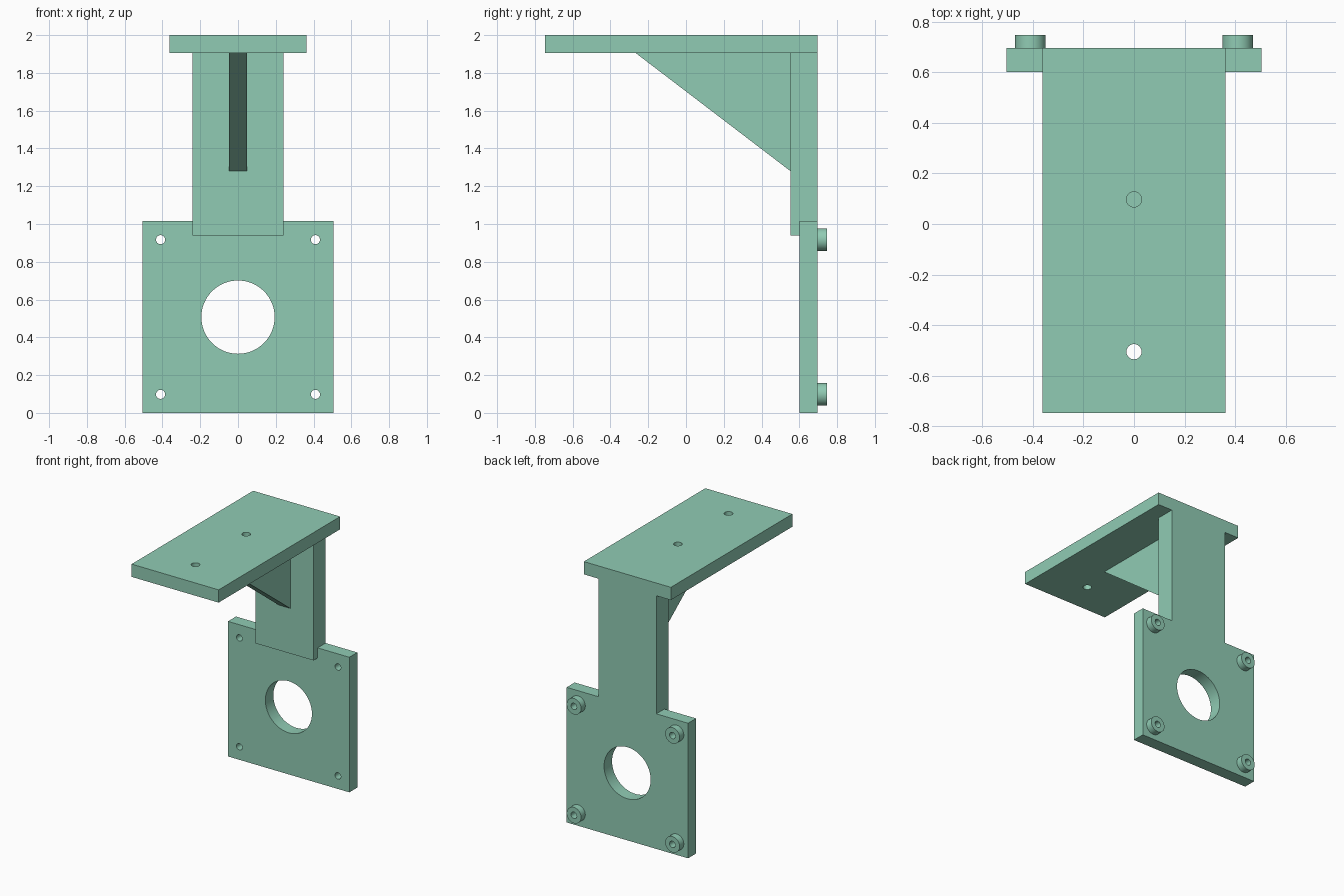
import bpy, bmesh, math
from mathutils import Matrix, Vector

if "Cube" in bpy.data.objects:
    bpy.data.objects.remove(bpy.data.objects["Cube"])

BACK = 0.697      # rear face of plate, column and shelf
FRONT = 0.602     # front face of mounting plate
SHELF_Z = 1.904   # underside of shelf

green = bpy.data.materials.new("green")
green.diffuse_color = (0.28, 0.60, 0.455, 1)
green.use_nodes = True
green.node_tree.nodes["Principled BSDF"].inputs["Base Color"].default_value = green.diffuse_color


def finish(name, bm):
    bmesh.ops.recalc_face_normals(bm, faces=bm.faces[:])
    me = bpy.data.meshes.new(name)
    bm.to_mesh(me)
    bm.free()
    me.materials.append(green)
    ob = bpy.data.objects.new(name, me)
    bpy.context.collection.objects.link(ob)
    return ob


def box(name, lo, hi):
    bm = bmesh.new()
    lo, hi = Vector(lo), Vector(hi)
    m = Matrix.Translation((lo + hi) / 2) @ Matrix.Diagonal((*(hi - lo), 1))
    bmesh.ops.create_cube(bm, size=1, matrix=m)
    return finish(name, bm)


def side_profile(name, pts, half_width):
    """Extrude a (y, z) outline along x, symmetric about x = 0."""
    bm = bmesh.new()
    f = bm.faces.new([bm.verts.new((-half_width, y, z)) for y, z in pts])
    ext = bmesh.ops.extrude_face_region(bm, geom=[f])["geom"]
    bmesh.ops.translate(bm, vec=(2 * half_width, 0, 0),
                        verts=[v for v in ext if isinstance(v, bmesh.types.BMVert)])
    return finish(name, bm)


def cylinders(name, items, depth, axis, segs=48):
    """One mesh of cylinders; items are (centre, radius)."""
    bm = bmesh.new()
    rot = Matrix.Rotation(math.pi / 2, 4, 'X') if axis == 'Y' else Matrix()
    for c, r in items:
        bmesh.ops.create_cone(bm, cap_ends=True, segments=segs, radius1=r, radius2=r,
                              depth=depth, matrix=Matrix.Translation(c) @ rot)
    return finish(name, bm)


def cut(ob, cutter):
    cutter.hide_render = True
    mod = ob.modifiers.new("holes", 'BOOLEAN')
    mod.operation, mod.solver, mod.object = 'DIFFERENCE', 'EXACT', cutter
    bpy.context.view_layer.update()
    dg = bpy.context.evaluated_depsgraph_get()
    me = bpy.data.meshes.new_from_object(ob.evaluated_get(dg))
    ob.modifiers.clear()
    ob.data = me
    bpy.data.objects.remove(cutter)


def smooth(ob):
    bpy.ops.object.select_all(action='DESELECT')
    ob.select_set(True)
    bpy.context.view_layer.objects.active = ob
    bpy.ops.object.shade_smooth_by_angle(angle=math.radians(30))


corners = [(x, z) for x in (-0.41, 0.41) for z in (0.098, 0.917)]

# Mounting plate with central bore and corner screw holes
plate = box("mounting_plate", (-0.505, FRONT, 0), (0.505, BACK, 1.016))
holes = [((x, 0.65, z), 0.024) for x, z in corners] + [((0, 0.65, 0.507), 0.194)]
cut(plate, cylinders("plate_cutter", holes, 0.3, 'Y', 64))
smooth(plate)

# Hollow bosses behind the corner holes
for i, (x, z) in enumerate(corners):
    boss = cylinders(f"boss_{i + 1}", [((x, (BACK + 0.747) / 2, z), 0.06)], 0.747 - BACK, 'Y', 64)
    cut(boss, cylinders("boss_cutter", [((x, 0.72, z), 0.024)], 0.3, 'Y', 64))
    smooth(boss)

# Column, stepped over the top edge of the plate
side_profile("column", [(0.553, 0.94), (FRONT, 0.94), (FRONT, 1.016), (BACK, 1.016),
                        (BACK, SHELF_Z), (0.553, SHELF_Z)], 0.241)

# Triangular brace under the shelf
side_profile("brace", [(0.553, 1.28), (0.553, SHELF_Z), (-0.265, SHELF_Z)], 0.048)

# Top shelf with two screw holes
shelf = box("shelf", (-0.362, -0.747, SHELF_Z), (0.362, BACK, 2.0))
cut(shelf, cylinders("shelf_cutter", [((0, 0.097, 1.95), 0.03), ((0, -0.505, 1.95), 0.03)], 0.3, 'Z'))
smooth(shelf)
